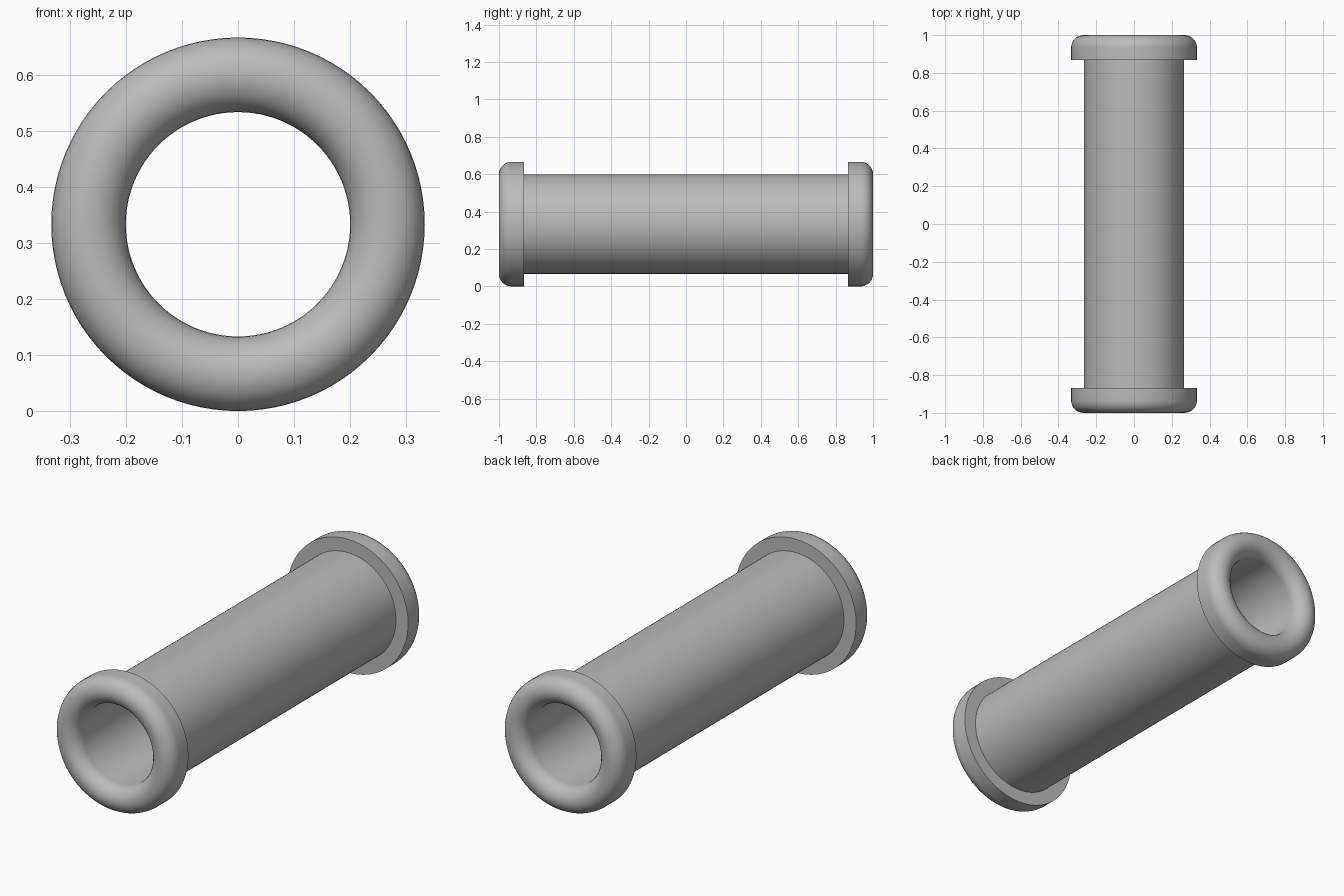
import bpy, bmesh
from math import sin, cos, pi, radians

cube = bpy.data.objects.get("Cube")
if cube:
    bpy.data.objects.remove(cube, do_unlink=True)

BORE, PIPE, RIM = 0.2, 0.266, 0.333   # radii
END, LIP = 1.0, 0.133                 # half length, flange length
SIDES, ARC = 96, 16

grey = bpy.data.materials.new("plain grey")
grey.use_nodes = True
grey.diffuse_color = (0.5, 0.5, 0.5, 1)
grey.node_tree.nodes["Principled BSDF"].inputs["Base Color"].default_value = grey.diffuse_color

# Half section (radius, y): pipe wall, flange step, fully rounded rim, bore
bead = (RIM - BORE) / 2
half = [(PIPE, END - LIP), (RIM, END - LIP)]
half += [(BORE + bead + bead * cos(pi * i / ARC), END - bead + bead * sin(pi * i / ARC))
         for i in range(ARC + 1)]
section = half + [(r, -y) for r, y in reversed(half)]

# Revolve the closed section about the y axis
bm = bmesh.new()
rings = []
for s in range(SIDES):
    a = 2 * pi * s / SIDES
    rings.append([bm.verts.new((r * sin(a), y, r * cos(a))) for r, y in section])
for s in range(SIDES):
    here, after = rings[s], rings[(s + 1) % SIDES]
    for i in range(len(section)):
        j = (i + 1) % len(section)
        bm.faces.new((here[i], here[j], after[j], after[i]))
bmesh.ops.recalc_face_normals(bm, faces=bm.faces)

mesh = bpy.data.meshes.new("flanged_tube")
bm.to_mesh(mesh)
bm.free()
mesh.materials.append(grey)
tube = bpy.data.objects.new("flanged_tube", mesh)
tube.location.z = RIM
bpy.context.collection.objects.link(tube)

# Smooth curves, crisp flange steps
bpy.ops.object.select_all(action='DESELECT')
tube.select_set(True)
bpy.context.view_layer.objects.active = tube
bpy.ops.object.shade_smooth_by_angle(angle=radians(30))
